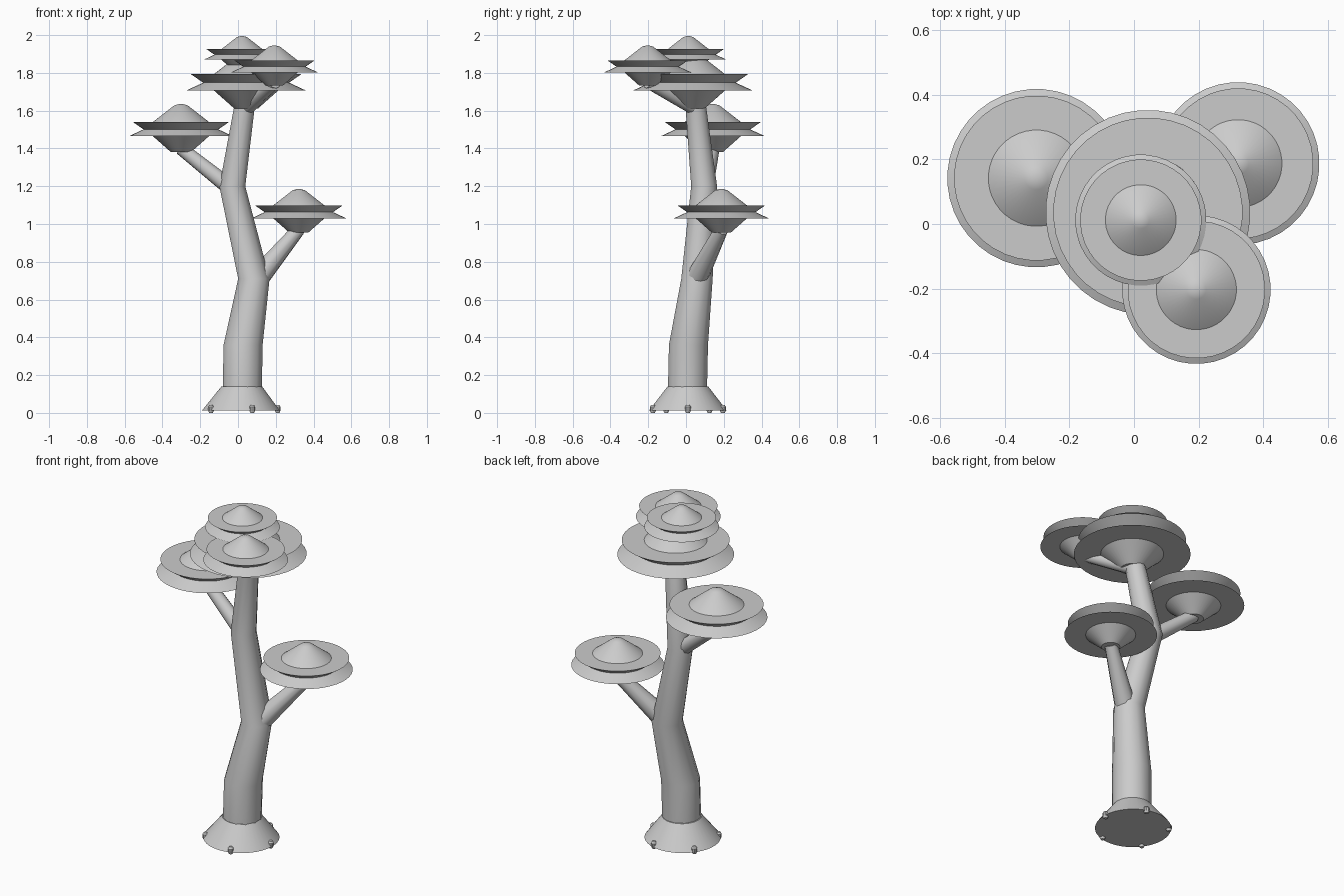
import bpy, bmesh, math
from mathutils import Vector

cube = bpy.data.objects.get("Cube")
if cube:
    bpy.data.objects.remove(cube, do_unlink=True)

GREY = (0.6, 0.6, 0.6, 1)
mat = bpy.data.materials.new("plain grey")
mat.use_nodes = True
mat.diffuse_color = GREY
mat.node_tree.nodes["Principled BSDF"].inputs["Base Color"].default_value = GREY


def loft(name, rings, sides, axis=(0, 0, 1), smooth=30):
    """Skin round rings given as (centre, radius), with capped ends."""
    turn = Vector((0, 0, 1)).rotation_difference(Vector(axis))
    bm = bmesh.new()
    loops = []
    for centre, radius in rings:
        loop = []
        for i in range(sides):
            a = math.tau * (i + 0.5) / sides
            spoke = turn @ Vector((math.cos(a), math.sin(a), 0))
            loop.append(bm.verts.new(Vector(centre) + radius * spoke))
        loops.append(loop)
    for low, high in zip(loops, loops[1:]):
        for i in range(sides):
            j = (i + 1) % sides
            bm.faces.new((low[i], low[j], high[j], high[i]))
    bm.faces.new(loops[0][::-1])
    bm.faces.new(loops[-1])
    mesh = bpy.data.meshes.new(name)
    bm.to_mesh(mesh)
    bm.free()
    mesh.materials.append(mat)
    obj = bpy.data.objects.new(name, mesh)
    bpy.context.collection.objects.link(obj)
    bpy.ops.object.select_all(action="DESELECT")
    obj.select_set(True)
    bpy.context.view_layer.objects.active = obj
    bpy.ops.object.shade_smooth_by_angle(angle=math.radians(smooth))
    return obj


def branch(name, start, end, r_start, r_end):
    axis = Vector(end) - Vector(start)
    loft(name, [(start, r_start), (end, r_end)], 10, axis, 40)


# Foliage profile: (radius, height) as shares of the outer radius,
# measured from the rim of the lower disc
FOLIAGE = [(0.2, -0.3), (0.54, 0), (1, 0), (0.72, 0.13),
           (0.925, 0.272), (0.54, 0.272), (0.13, 0.59), (0.04, 0.615)]


def foliage(name, x, y, z, radius):
    rings = [((x, y, z + h * radius), r * radius) for r, h in FOLIAGE]
    loft(name, rings, 40, smooth=25)


# Flared foot and the small pegs around its rim
BASE = (0.015, 0.01)
loft("base", [((*BASE, 0.012), 0.207), ((0.02, 0.01, 0.14), 0.108)], 40)
for k in range(5):
    a = math.tau * k / 5
    px, py = BASE[0] + 0.195 * math.cos(a), BASE[1] + 0.195 * math.sin(a)
    loft(f"base_peg_{k + 1}",
         [((px, py, 0), 0.01), ((px, py, 0.012), 0.016),
          ((px, py, 0.032), 0.016), ((px, py, 0.042), 0.009)], 10)

# Bent, tapering trunk
loft("trunk", [((0.023, 0.008, 0.13), 0.107), ((0.027, 0.013, 0.36), 0.107),
               ((0.084, 0.058, 0.71), 0.086), ((-0.03, 0.096, 1.2), 0.071),
               ((0.037, 0.05, 1.64), 0.056)], 12, smooth=40)

# Side branches
branch("left_branch", (0.12, 0.065, 0.73), (0.32, 0.187, 0.97), 0.058, 0.036)
branch("right_branch", (-0.05, 0.1, 1.2), (-0.302, 0.142, 1.4), 0.045, 0.036)
branch("front_branch", (0.045, 0.045, 1.62), (0.193, -0.2, 1.75), 0.045, 0.034)

# Foliage tiers
foliage("left_foliage", 0.322, 0.187, 1.03, 0.252)
foliage("right_foliage", -0.302, 0.142, 1.465, 0.276)
foliage("front_foliage", 0.193, -0.203, 1.803, 0.23)
foliage("crown_foliage", 0.043, 0.036, 1.707, 0.317)
foliage("top_foliage", 0.021, 0.012, 1.87, 0.203)
